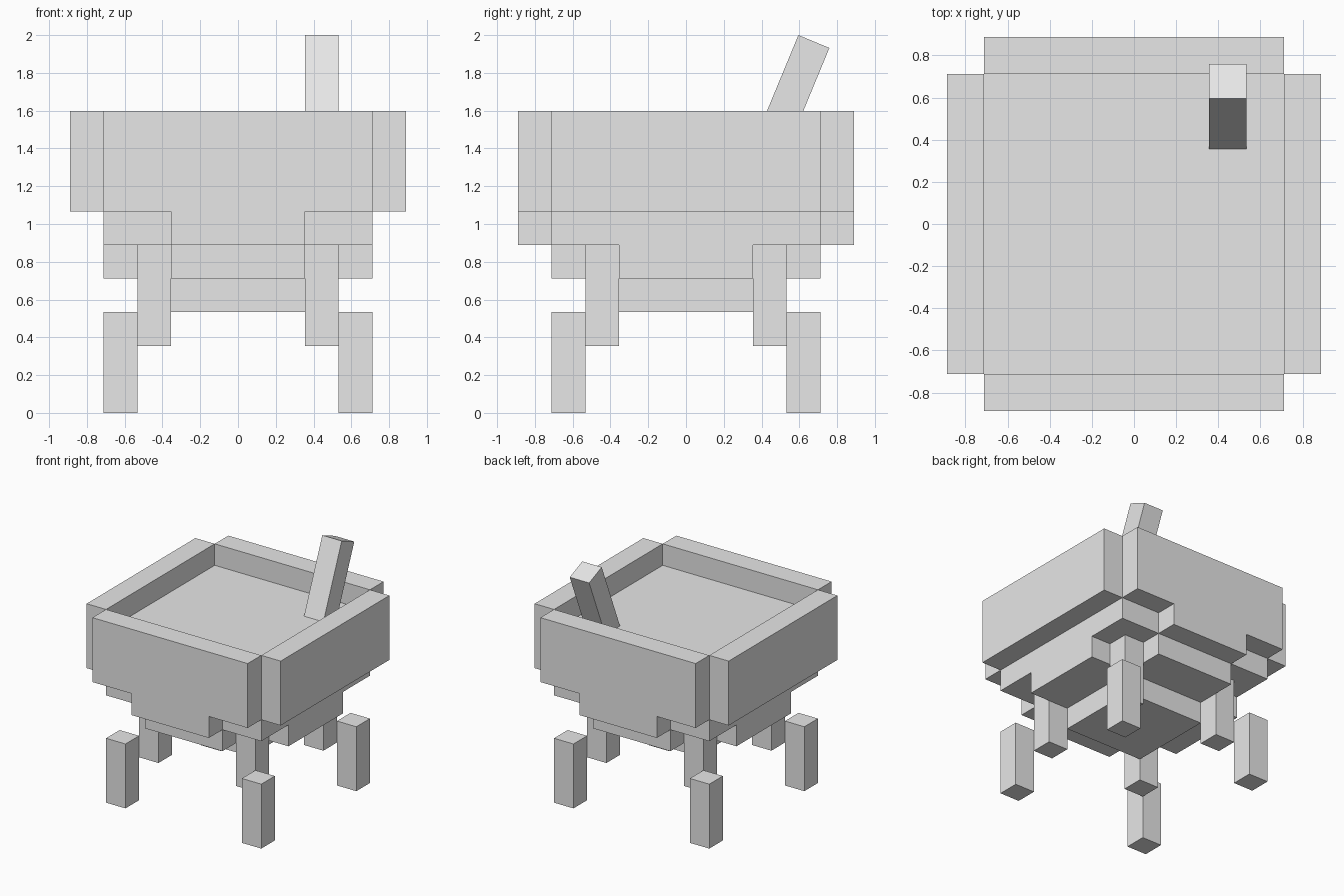
import bpy, bmesh, math
from mathutils import Matrix, Vector

if "Cube" in bpy.data.objects:
    bpy.data.objects.remove(bpy.data.objects["Cube"])

U = 0.1777  # one block unit

grey = bpy.data.materials.new("iron grey")
grey.diffuse_color = (0.8, 0.8, 0.8, 1)
grey.use_nodes = True
grey.node_tree.nodes["Principled BSDF"].inputs["Base Color"].default_value = grey.diffuse_color


def box(name, x, y, z, matrix=None):
    """Box from (min, max) ranges in block units."""
    bm = bmesh.new()
    bmesh.ops.create_cube(bm, size=1)
    for v in bm.verts:
        v.co = Vector([(r[0] + r[1]) / 2 + c * (r[1] - r[0])
                       for r, c in zip((x, y, z), v.co)]) * U
    if matrix:
        bm.transform(matrix)
    mesh = bpy.data.meshes.new(name)
    bm.to_mesh(mesh)
    bm.free()
    mesh.materials.append(grey)
    obj = bpy.data.objects.new(name, mesh)
    bpy.context.collection.objects.link(obj)
    return obj


def span(s, a, b):
    return (a, b) if s > 0 else (-b, -a)


# Bowl filled up to one unit below the rim
box("bowl_body", (-4, 4), (-4, 4), (5, 8))
for s in (-1, 1):
    box("side_wall", span(s, 4, 5), (-4, 4), (6, 9))
    box("end_wall", (-4, 4), span(s, 4, 5), (6, 9))
    box("end_wall_lip", (-2, 2), span(s, 4, 5), (5, 6))

# Stepped underside: a cross, then a small square base
box("lower_bowl_core", (-2, 2), (-4, 4), (4, 5))
for s in (-1, 1):
    box("lower_bowl_arm", span(s, 2, 4), (-2, 2), (4, 5))
box("bowl_base", (-2, 2), (-2, 2), (3, 4))

# Four legs, each an inner upper block and an outer lower block
for sx in (-1, 1):
    for sy in (-1, 1):
        box("upper_leg", span(sx, 2, 3), span(sy, 2, 3), (2, 5))
        box("lower_leg", span(sx, 3, 4), span(sy, 3, 4), (0, 3))

# Stirring stick leaning back, hung from its top front edge
tilt = Matrix.Translation((0, 0.595, 2.0)) @ Matrix.Rotation(math.radians(-22.5), 4, 'X')
box("stirring_stick", (2, 3), (0, 1), (-4, 0), tilt)
